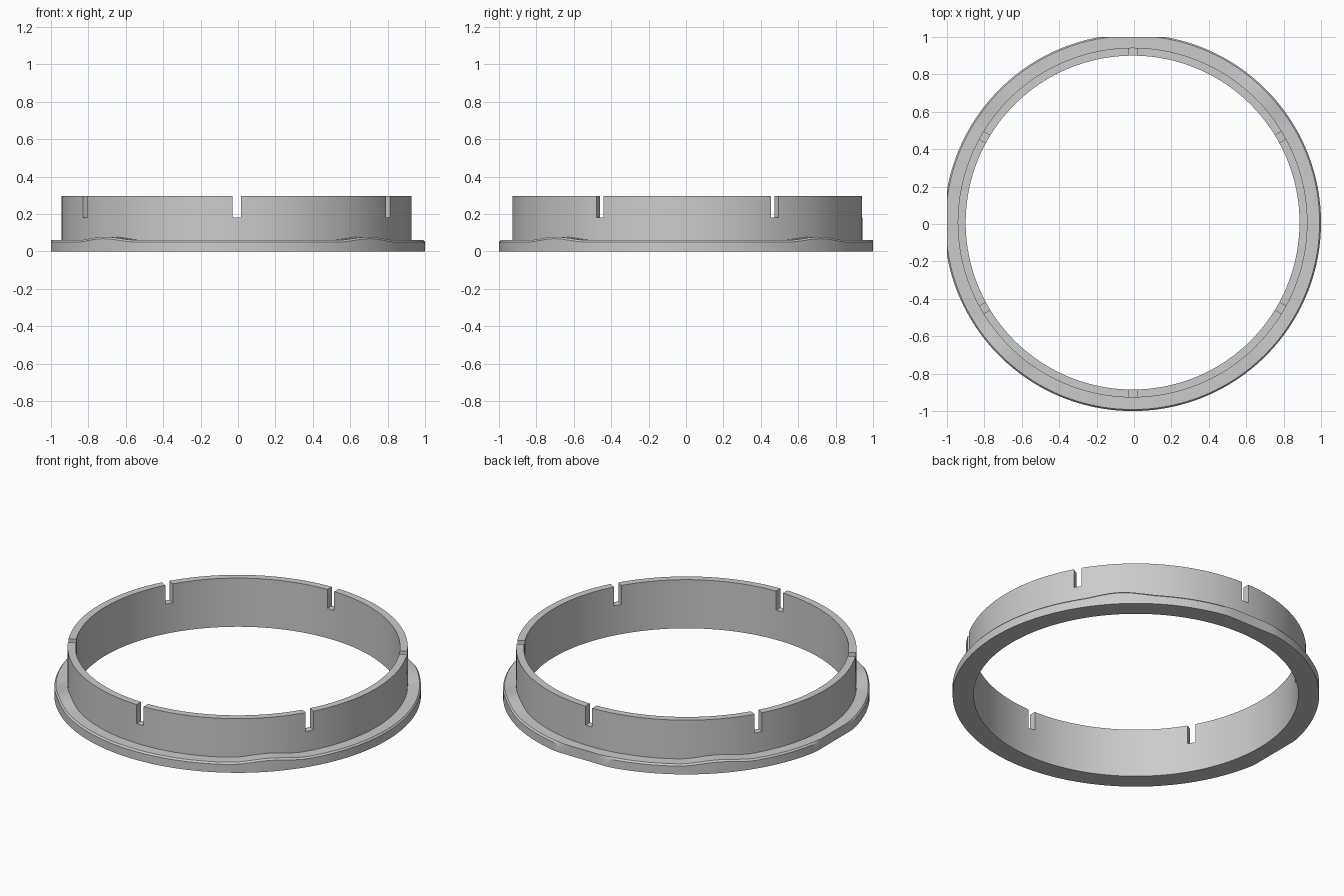
import bpy, bmesh, math
from mathutils import Matrix, Vector

cube = bpy.data.objects.get("Cube")
if cube:
    bpy.data.objects.remove(cube)

CX, CY = -0.0075, 0.0075       # ring axis, offset by the two flats on the flange
R_IN, R_WALL, R_RIM = 0.8925, 0.935, 1.0075
FLANGE, HEIGHT = 0.06, 0.295
SEGMENTS = 192

grey = bpy.data.materials.new("plain grey")
grey.use_nodes = True
colour = (0.6, 0.6, 0.6, 1)
grey.diffuse_color = colour
grey.node_tree.nodes["Principled BSDF"].inputs["Base Color"].default_value = colour


def make_object(name, bm):
    bmesh.ops.recalc_face_normals(bm, faces=bm.faces)
    mesh = bpy.data.meshes.new(name)
    bm.to_mesh(mesh)
    bm.free()
    mesh.materials.append(grey)
    obj = bpy.data.objects.new(name, mesh)
    bpy.context.collection.objects.link(obj)
    return obj


def bump(angle):
    """Gentle rise of the flange top around each diagonal."""
    off = abs((math.degrees(angle) % 90) - 45)
    return 0.018 * math.cos(math.pi / 2 * off / 13) ** 2 if off < 13 else 0


# Collar and flange: one cross-section swept around the axis
bm = bmesh.new()
rings = []
for i in range(SEGMENTS):
    a = math.tau * i / SEGMENTS
    lift = bump(a)
    section = [(R_IN, 0), (R_RIM, 0), (R_RIM, FLANGE - 0.01 + lift),
               (R_RIM - 0.008, FLANGE + lift), (R_WALL, FLANGE + lift),
               (R_WALL, HEIGHT), (R_IN, HEIGHT)]
    # The flange is trimmed flat on the back and the right-hand side
    rings.append([bm.verts.new((max(CX + r * math.cos(a), -1),
                                min(CY + r * math.sin(a), 1), z))
                  for r, z in section])
for i, ring in enumerate(rings):
    after = rings[(i + 1) % SEGMENTS]
    for j in range(len(ring)):
        k = (j + 1) % len(ring)
        bm.faces.new((ring[j], after[j], after[k], ring[k]))
collar = make_object("flanged_collar", bm)

# Six slots cut down from the top edge
bm = bmesh.new()
for n in range(6):
    turn = Matrix.Rotation(math.radians(30 + 60 * n), 4, 'Z')
    place = (Matrix.Translation((CX, CY, 0)) @ turn
             @ Matrix.Translation(((R_IN + R_WALL) / 2, 0, 0.28))
             @ Matrix.Diagonal(Vector((0.12, 0.046, 0.2, 1))))
    bmesh.ops.create_cube(bm, size=1, matrix=place)
cutter = make_object("slot_cutter", bm)
cutter.hide_render = True
cutter.hide_viewport = True

cut = collar.modifiers.new("slots", 'BOOLEAN')
cut.operation = 'DIFFERENCE'
cut.solver = 'EXACT'
cut.object = cutter

# Smooth round walls with crisp edges
bpy.ops.object.select_all(action='DESELECT')
collar.select_set(True)
bpy.context.view_layer.objects.active = collar
bpy.ops.object.modifier_apply(modifier="slots")
bpy.data.objects.remove(cutter)
bpy.ops.object.shade_smooth_by_angle(angle=math.radians(25))
